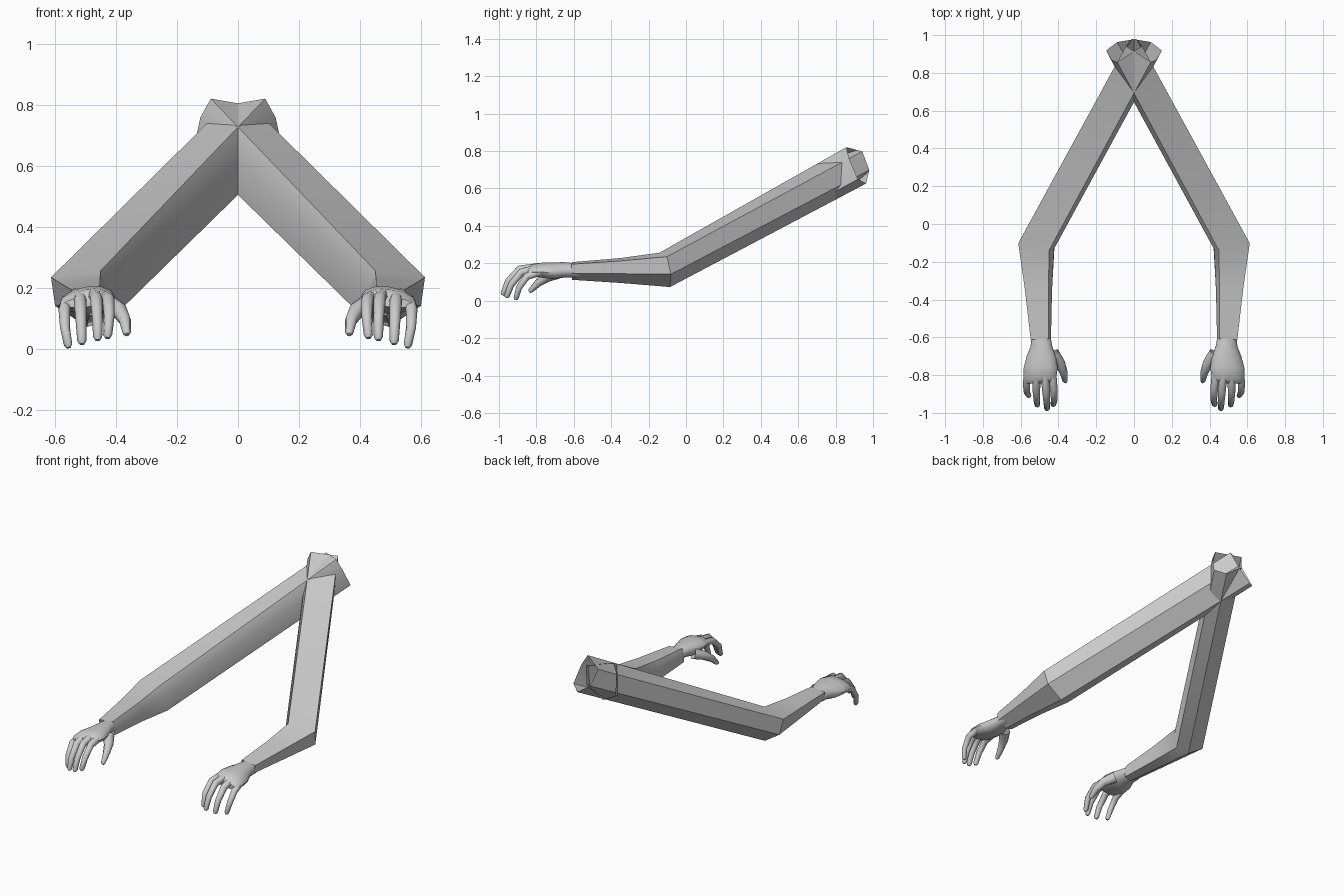
import bpy, bmesh, math
from mathutils import Vector

if "Cube" in bpy.data.objects:
    bpy.data.objects.remove(bpy.data.objects["Cube"])

mat = bpy.data.materials.new("plain grey")
mat.diffuse_color = (0.6, 0.6, 0.6, 1)
mat.use_nodes = True
mat.node_tree.nodes["Principled BSDF"].inputs["Base Color"].default_value = mat.diffuse_color


def ring(center, normal, outline):
    """Place a 2D outline (side, up) in the plane through center."""
    n = Vector(normal).normalized()
    side = Vector((-n.y, n.x, 0)).normalized()
    up = n.cross(side)
    if up.z < 0:
        up = -up
    return [Vector(center) + side * a + up * b for a, b in outline]


def ellipse(rx, rz, sides):
    return [(rx * math.cos(2 * math.pi * i / sides),
             rz * math.sin(2 * math.pi * i / sides)) for i in range(sides)]


def loft(name, rings, cap_end, angle):
    """Skin a row of rings and mirror it to the other side."""
    bm = bmesh.new()
    rows = [[bm.verts.new(p) for p in r] for r in rings]
    count = len(rows[0])
    for a, b in zip(rows, rows[1:]):
        for i in range(count):
            j = (i + 1) % count
            bm.faces.new((a[i], a[j], b[j], b[i]))
    if cap_end:
        bm.faces.new(rows[-1])
    bmesh.ops.recalc_face_normals(bm, faces=bm.faces)
    mesh = bpy.data.meshes.new(name)
    bm.to_mesh(mesh)
    bm.free()
    ob = bpy.data.objects.new(name, mesh)
    bpy.context.collection.objects.link(ob)
    mesh.materials.append(mat)
    bpy.ops.object.select_all(action='DESELECT')
    ob.select_set(True)
    bpy.context.view_layer.objects.active = ob
    bpy.ops.object.shade_smooth_by_angle(angle=math.radians(angle))
    mirror = ob.modifiers.new("mirror", 'MIRROR')
    mirror.use_mirror_merge = False
    return ob


def tube(name, points, r0, r1):
    """Finger: tapered tube along a bent path with a rounded tip."""
    pts = [Vector(p) for p in points]
    rings = []
    for i, p in enumerate(pts):
        n = pts[min(i + 1, len(pts) - 1)] - pts[max(i - 1, 0)]
        r = r0 + (r1 - r0) * i / (len(pts) - 1)
        rings.append(ring(p, -n, ellipse(r, r, 8)))
    n = (pts[-1] - pts[-2]).normalized()
    rings.append(ring(pts[-1] + n * r1 * 0.8, -n, ellipse(r1 * 0.55, r1 * 0.55, 8)))
    loft(name, rings, True, 50)


# Arm: six-sided sleeve, open at the shoulder, bent at the elbow
section = [(-.066, .105), (.09, .08), (.082, -.03), (-.015, -.11), (-.087, -.085), (-.089, .037)]


def arm_ring(center, normal, sx, sz):
    # normal points back up the arm, so side points towards -x: flip it
    return ring(center, normal, [(-a * sx, b * sz) for a, b in section])


loft("arm", [
    arm_ring((-.053, .929, .726), (-.435, .79, .43), 1, 1),
    arm_ring((.515, -.105, .167), (-.2, .95, .24), 1.07, .88),
    arm_ring((.505, -.35, .163), (.04, 1, 0), .8, .62),
    arm_ring((.493, -.61, .16), (.04, 1, 0), .6, .44),
], False, 35)

# Palm: flattened rounded loft from wrist to knuckles
palm = [(.493, -.57, .16, .046, .038), (.49, -.65, .165, .058, .041),
        (.49, -.70, .160, .078, .045), (.494, -.76, .163, .090, .042),
        (.498, -.82, .163, .086, .032), (.50, -.845, .155, .07, .018)]
loft("palm", [ring((x, y, z), (.12 * 0, 1, 0),
                   [(a, b + a * .12) for a, b in ellipse(rx, rz, 12)])
              for x, y, z, rx, rz in palm], True, 50)

# Fingers
tube("index_finger", [(.435, -.78, .172), (.425, -.87, .165), (.422, -.93, .11), (.427, -.955, .047)], .023, .015)
tube("middle_finger", [(.472, -.79, .178), (.465, -.89, .168), (.461, -.95, .105), (.46, -.977, .04)], .023, .015)
tube("ring_finger", [(.517, -.79, .172), (.517, -.88, .152), (.514, -.935, .085), (.512, -.957, .027)], .023, .015)
tube("little_finger", [(.56, -.77, .157), (.569, -.85, .13), (.567, -.893, .07), (.557, -.908, .015)], .022, .014)
tube("thumb", [(.43, -.685, .15), (.39, -.74, .128), (.371, -.79, .095), (.365, -.83, .055)], .034, .014)
